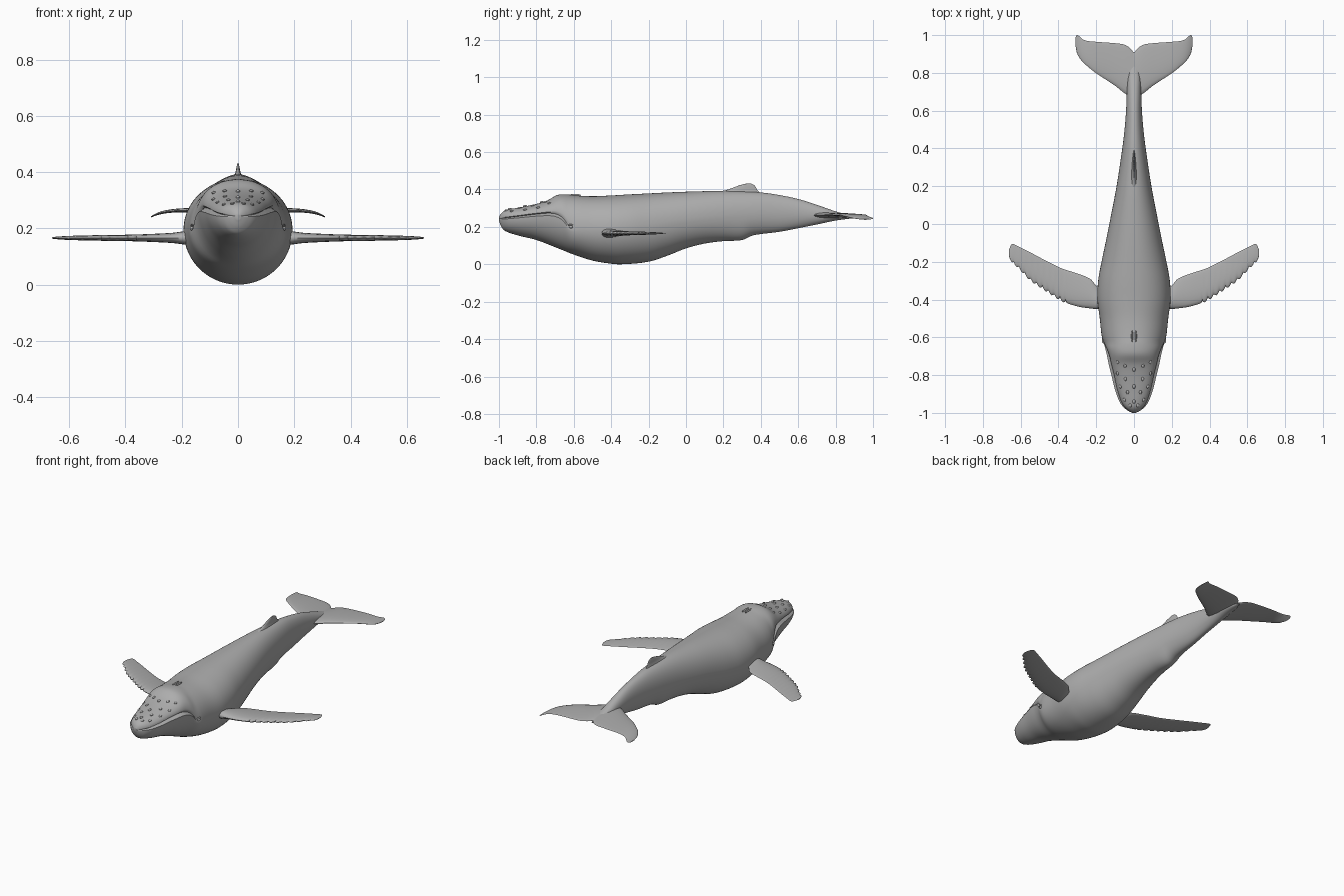
import bpy, bmesh, math

if "Cube" in bpy.data.objects:
    bpy.data.objects.remove(bpy.data.objects["Cube"])

grey = bpy.data.materials.new("whale grey")
grey.diffuse_color = (0.42, 0.42, 0.42, 1)
grey.use_nodes = True
grey.node_tree.nodes["Principled BSDF"].inputs["Base Color"].default_value = grey.diffuse_color


def smooth_at(knots, t):
    """Smooth value list at t; knots are rows (t, a, b, ...)."""
    n = len(knots)
    t = min(max(t, knots[0][0]), knots[-1][0])
    i = max(k for k in range(n - 1) if knots[k][0] <= t)
    p, q = knots[i], knots[i + 1]
    before, after = knots[max(i - 1, 0)], knots[min(i + 2, n - 1)]
    d = q[0] - p[0]
    s = (t - p[0]) / d
    out = []
    for c in range(1, len(p)):
        m0 = (q[c] - before[c]) / (q[0] - before[0]) * d
        m1 = (after[c] - p[c]) / (after[0] - p[0]) * d
        out.append((2*s**3 - 3*s**2 + 1) * p[c] + (s**3 - 2*s**2 + s) * m0
                   + (3*s**2 - 2*s**3) * q[c] + (s**3 - s**2) * m1)
    return out


def finish(name, bm, mirror=False, angle=40):
    bmesh.ops.recalc_face_normals(bm, faces=bm.faces)
    me = bpy.data.meshes.new(name)
    bm.to_mesh(me)
    bm.free()
    me.materials.append(grey)
    ob = bpy.data.objects.new(name, me)
    bpy.context.collection.objects.link(ob)
    bpy.ops.object.select_all(action='DESELECT')
    bpy.context.view_layer.objects.active = ob
    ob.select_set(True)
    bpy.ops.object.shade_smooth_by_angle(angle=math.radians(angle))
    if mirror:
        ob.modifiers.new("mirror", 'MIRROR')
    return ob


def loft(name, rings, mirror=False, cap_start=True, angle=40):
    bm = bmesh.new()
    vs = [[bm.verts.new(p) for p in r] for r in rings]
    n = len(rings[0])
    for a, b in zip(vs, vs[1:]):
        for j in range(n):
            bm.faces.new((a[j], a[(j+1) % n], b[(j+1) % n], b[j]))
    if cap_start:
        bm.faces.new(vs[0])
    bm.faces.new(vs[-1])
    return finish(name, bm, mirror, angle)


# Body: y -> half width, top
WIDTH_TOP = [(-1, .010, .252), (-.99, .030, .270), (-.97, .056, .287), (-.94, .077, .295),
             (-.88, .100, .306), (-.8, .120, .323), (-.74, .135, .342), (-.69, .145, .370),
             (-.64, .158, .374), (-.6, .170, .369), (-.5, .181, .364), (-.4, .193, .368),
             (-.3, .189, .374), (-.2, .171, .379), (-.1, .150, .384), (0, .130, .388),
             (.2, .092, .392), (.4, .062, .384), (.5, .050, .370), (.6, .042, .349),
             (.7, .038, .318), (.8, .033, .283), (.87, .020, .264), (.91, .006, .256)]
# y -> bottom
BOTTOM = [(-1, .232), (-.99, .205), (-.97, .180), (-.9, .155), (-.8, .130), (-.7, .092),
          (-.6, .052), (-.5, .020), (-.42, .006), (-.35, .000), (-.2, .014), (-.1, .046),
          (0, .085), (.1, .111), (.2, .124), (.3, .130), (.36, .155), (.5, .174),
          (.6, .193), (.7, .213), (.8, .234), (.91, .248)]
# y -> height of the widest line, which is also the mouth line on the head
MID = [(-1, .244), (-.9, .256), (-.8, .268), (-.71, .272), (-.66, .250), (-.62, .200),
       (-.55, .190), (-.4, .190), (-.2, .200), (0, .232), (.2, .255), (.4, .268),
       (.6, .270), (.8, .258), (.91, .252)]
# y -> upper jaw width factor, mouth groove factor
JAW = [(-1, .88, .80), (-.8, .88, .82), (-.7, .91, .86), (-.63, .98, .965), (-.58, 1, 1), (1, 1, 1)]


def body_ring(y, n=80):
    w, top = smooth_at(WIDTH_TOP, y)
    bottom, = smooth_at(BOTTOM, y)
    mid, = smooth_at(MID, y)
    jaw, groove = smooth_at(JAW, y)
    ring = []
    for j in range(n):
        a = 2 * math.pi * j / n
        c, s = math.cos(a), math.sin(a)
        if j in (0, n // 2):
            x, z = w * groove * c, mid
        elif s > 0:
            x = w * jaw * math.copysign(abs(c) ** .95, c)
            z = mid + (top - mid) * s ** .95
        else:
            x, z = w * c, mid + (mid - bottom) * s
        ring.append((x, y, z))
    return ring


loft("body", [body_ring(-1 + 1.91 * (i / 130) ** 1.45) for i in range(131)], angle=50)


# Fins: rows of span -> leading edge, trailing edge, offset, half thickness
def fin(name, rows, place, steps, mirror=True, scallop=None, n=20):
    rings = []
    for i in range(steps + 1):
        s = rows[0][0] + (rows[-1][0] - rows[0][0]) * i / steps
        lead, trail, off, thick = smooth_at(rows, s)
        if scallop:
            lead += scallop(s)
        ring = []
        for j in range(n):
            a = 2 * math.pi * j / n
            c = (1 - math.cos(a)) / 2
            ring.append(place(s, lead + (trail - lead) * c,
                              off + thick * math.sin(a) * (1.3 - .8 * c)))
        rings.append(ring)
    return loft(name, rings, mirror, cap_start=not mirror)


def knuckles(s):
    """Scalloped bumps on the outer leading edge."""
    if not .36 < s < .64:
        return 0
    return .016 * (1 - abs(math.sin((s - .36) / .28 * math.pi * 9))) - .004


def sideways(s, y, h):
    return (s, y, h)


fin("flipper", [(.12, -.435, -.345, .165, .026), (.19, -.450, -.335, .166, .024),
                (.23, -.447, -.292, .166, .019), (.30, -.436, -.262, .166, .015),
                (.38, -.408, -.236, .166, .012), (.45, -.364, -.203, .166, .011),
                (.55, -.296, -.150, .166, .009), (.61, -.235, -.120, .166, .007),
                (.64, -.205, -.106, .166, .005), (.652, -.195, -.112, .166, .004),
                (.662, -.170, -.138, .166, .002)], sideways, 110, scallop=knuckles)

fin("tail_fluke", [(0, .660, .905, .262, .017), (.02, .675, .930, .262, .016),
                   (.05, .692, .949, .263, .014), (.10, .732, .957, .264, .011),
                   (.206, .802, .965, .264, .007), (.25, .838, .970, .260, .006),
                   (.275, .861, .980, .255, .005), (.292, .885, .996, .249, .004),
                   (.303, .908, 1.0, .244, .003), (.310, .945, .985, .240, .002)],
    sideways, 50)

fin("dorsal_fin", [(.360, .14, .420, 0, .022), (.385, .17, .392, 0, .015),
                   (.400, .225, .379, 0, .009), (.415, .265, .372, 0, .006),
                   (.425, .295, .362, 0, .004), (.432, .325, .346, 0, .002)],
    lambda s, y, h: (h, y, s), 16, mirror=False)


# Small rounded details
def pebble(bm, loc, size):
    new = bmesh.ops.create_uvsphere(bm, u_segments=10, v_segments=6, radius=1)["verts"]
    for v in new:
        v.co = [loc[k] + v.co[k] * size[k] for k in range(3)]


def head_top(y, fx):
    """Point on the upper jaw at a fraction fx of its width."""
    w, top = smooth_at(WIDTH_TOP, y)
    mid, = smooth_at(MID, y)
    jaw, _ = smooth_at(JAW, y)
    return (w * jaw * fx, y, mid + (top - mid) * math.sqrt(1 - fx * fx))


# Knobs on the upper jaw
bm = bmesh.new()
for y, fx in ((-.96, .35), (-.93, .7), (-.89, .4), (-.86, .78), (-.82, .45),
              (-.79, .8), (-.75, .4), (-.73, .7)):
    for side in (-1, 1):
        pebble(bm, head_top(y, side * fx), (.008, .011, .006))
for y in (-.94, -.86, -.77):
    pebble(bm, head_top(y, 0), (.008, .012, .007))
finish("jaw_knobs", bm)

# Twin blowhole ridges
bm = bmesh.new()
for side in (-1, 1):
    pebble(bm, (side * .010, -.595, .369), (.005, .034, .007))
finish("blowhole", bm)

# Eyes with a lid fold above
bm = bmesh.new()
for side in (-1, 1):
    pebble(bm, (side * .164, -.615, .200), (.007, .010, .008))
    pebble(bm, (side * .163, -.615, .211), (.007, .018, .004))
finish("eyes", bm)
